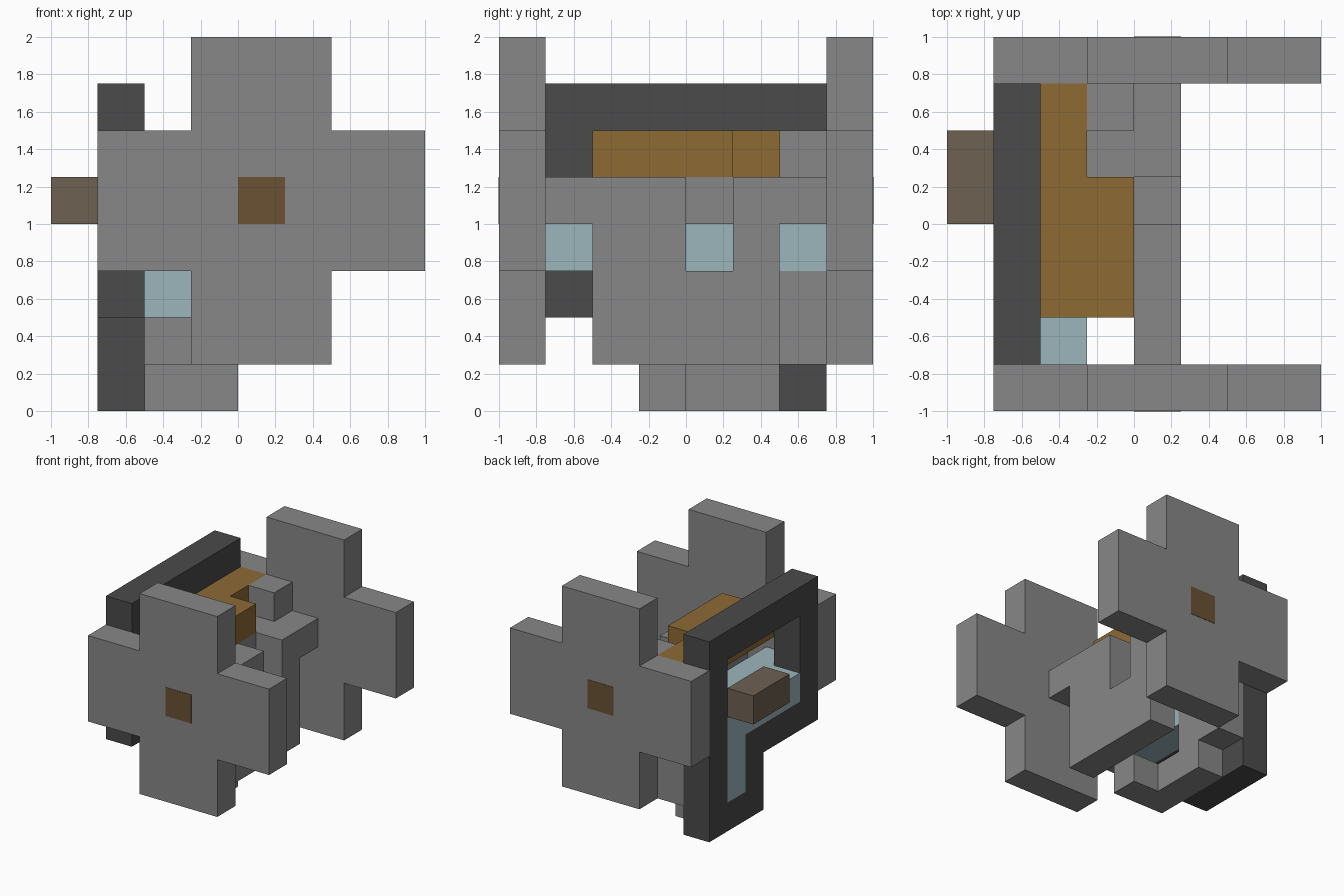
import bpy
import bmesh
from itertools import product
from mathutils import Vector

CELL = 0.25
START = Vector((-1, -1, 0))

if "Cube" in bpy.data.objects:
    bpy.data.objects.remove(bpy.data.objects["Cube"])


def material(name, color):
    mat = bpy.data.materials.new(name)
    mat.use_nodes = True
    mat.diffuse_color = (*color, 1)
    shader = mat.node_tree.nodes["Principled BSDF"]
    shader.inputs["Base Color"].default_value = (*color, 1)
    shader.inputs["Roughness"].default_value = 0.9
    return mat


def block_part(name, mat, *boxes):
    """Join boxes given as x, y and z cell ranges into one clean outer shell."""
    cells = set()
    for xs, ys, zs in boxes:
        cells.update(product(range(*xs), range(*ys), range(*zs)))
    bm = bmesh.new()
    for cell in cells:
        for axis, side in product(range(3), (0, 1)):
            beside = list(cell)
            beside[axis] += 2 * side - 1
            if tuple(beside) in cells:
                continue
            u, v = (axis + 1) % 3, (axis + 2) % 3
            corners = []
            for du, dv in ((0, 0), (1, 0), (1, 1), (0, 1)):
                point = Vector(cell)
                point[axis] += side
                point[u] += du
                point[v] += dv
                corners.append(bm.verts.new(START + point * CELL))
            bm.faces.new(corners if side else corners[::-1])
    bmesh.ops.remove_doubles(bm, verts=bm.verts, dist=0.001)
    bmesh.ops.dissolve_limit(bm, angle_limit=0.01, verts=bm.verts, edges=bm.edges)
    mesh = bpy.data.meshes.new(name)
    bm.to_mesh(mesh)
    bm.free()
    mesh.materials.append(mat)
    obj = bpy.data.objects.new(name, mesh)
    bpy.context.collection.objects.link(obj)
    return obj


stone = material("grey stone", (0.242, 0.242, 0.242))
iron = material("dark iron", (0.069, 0.069, 0.069))
glass = material("pale blue", (0.333, 0.468, 0.503))
wood = material("warm wood", (0.27, 0.144, 0.034))
axle = material("dark wood", (0.144, 0.084, 0.034))
handle = material("grey brown", (0.156, 0.119, 0.084))

# Cross-shaped side plates with a thin hub marker on each outer face
for side, y in (("front", 0), ("back", 7)):
    block_part(side + "_cross_plate", stone,
               ((1, 8), (y, y + 1), (3, 6)),
               ((3, 6), (y, y + 1), (1, 8)))
    hub = block_part(side + "_hub", axle, ((4, 5), (y, y + 1), (4, 5)))
    outward = -1 if y == 0 else 1
    for vert in hub.data.vertices:
        face_y = outward if vert.co.y * outward > 0.9 else outward * 0.99
        vert.co.y = face_y + outward * 0.003

# Dark stepped frame around the side opening
block_part("side_frame", iron,
           ((1, 2), (1, 7), (6, 7)),
           ((1, 2), (6, 7), (0, 7)),
           ((1, 2), (1, 2), (2, 7)),
           ((1, 2), (1, 5), (2, 3)),
           ((1, 2), (4, 5), (0, 3)),
           ((1, 2), (4, 6), (0, 1)))

# Blue filling, flush with the frame and running inward
block_part("blue_filling", glass,
           ((1, 2), (2, 6), (3, 4)),
           ((1, 2), (5, 6), (1, 4)),
           ((2, 3), (1, 7), (3, 4)),
           ((2, 3), (2, 5), (2, 3)))

# Notched outer wall
block_part("outer_wall", stone,
           ((4, 5), (2, 6), (1, 3)),
           ((4, 5), (2, 4), (3, 4)),
           ((4, 5), (5, 6), (3, 4)),
           ((4, 5), (1, 4), (4, 5)),
           ((4, 5), (5, 7), (4, 5)))

# Support under the shelf, with its small raised block
block_part("shelf_support", stone,
           ((3, 4), (2, 7), (4, 5)),
           ((3, 4), (6, 7), (5, 6)))

# Stepped foot and the short wall above it
block_part("stepped_foot", stone,
           ((2, 4), (3, 4), (0, 1)),
           ((2, 3), (4, 6), (0, 1)),
           ((2, 3), (5, 7), (1, 3)))

# Wooden shelf and the handle beyond the frame
block_part("wooden_shelf", wood,
           ((2, 3), (2, 7), (5, 6)),
           ((3, 4), (2, 5), (5, 6)))
block_part("side_handle", handle, ((0, 1), (4, 6), (4, 5)))
